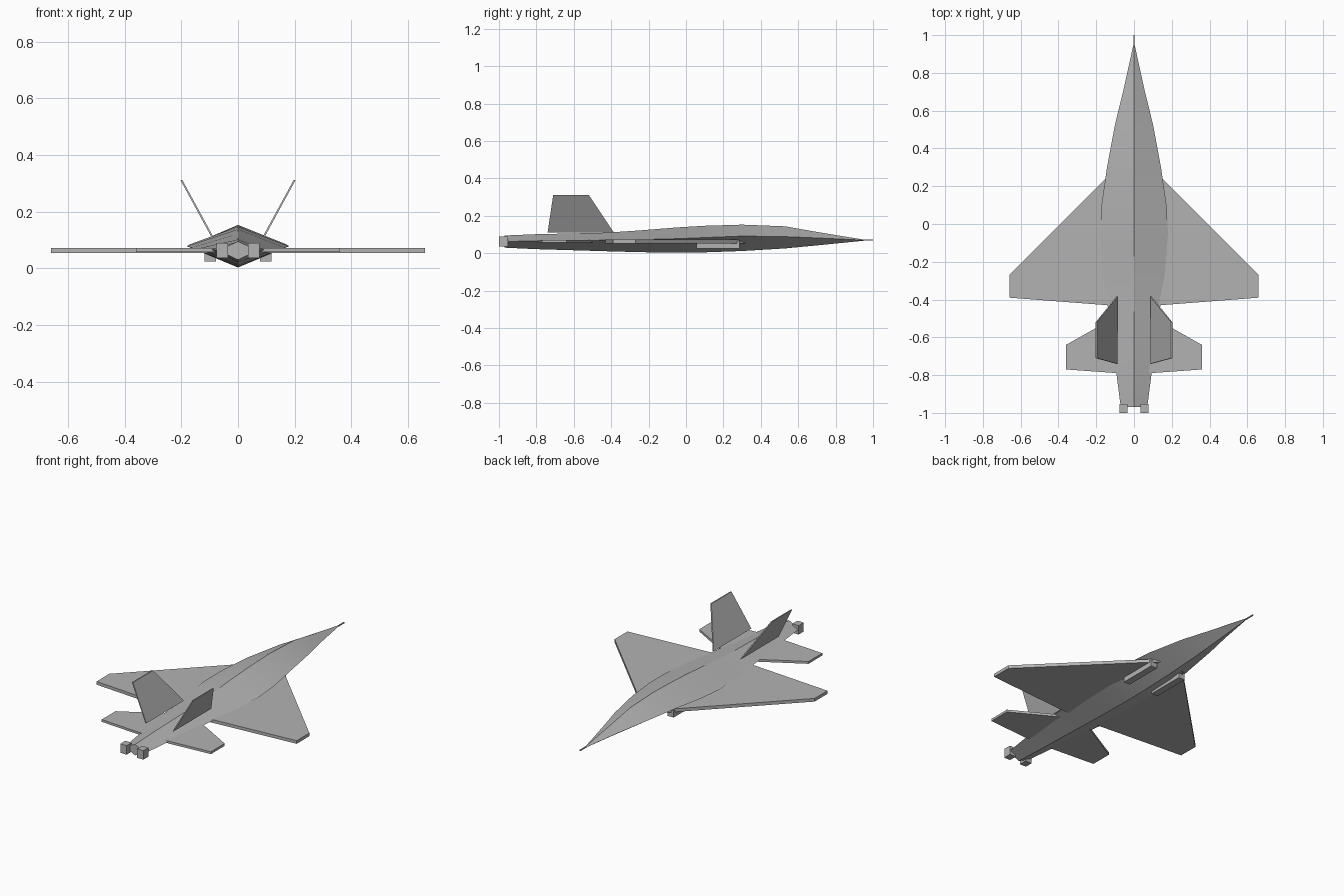
import bpy, bmesh, math
from mathutils import Vector

if "Cube" in bpy.data.objects:
    bpy.data.objects.remove(bpy.data.objects["Cube"])


def material(name, color):
    m = bpy.data.materials.new(name)
    m.use_nodes = True
    m.diffuse_color = color
    m.node_tree.nodes["Principled BSDF"].inputs["Base Color"].default_value = color
    return m


grey = material("airframe grey", (0.45, 0.45, 0.45, 1))


def finish(name, bm):
    bmesh.ops.recalc_face_normals(bm, faces=bm.faces[:])
    mesh = bpy.data.meshes.new(name)
    bm.to_mesh(mesh)
    bm.free()
    mesh.materials.append(grey)
    obj = bpy.data.objects.new(name, mesh)
    bpy.context.collection.objects.link(obj)
    return obj


def loft(name, rings):
    """Skin a list of equal-length point rings and cap both ends."""
    bm = bmesh.new()
    loops = [[bm.verts.new(p) for p in ring] for ring in rings]
    n = len(loops[0])
    for a, b in zip(loops, loops[1:]):
        for i in range(n):
            j = (i + 1) % n
            bm.faces.new((a[i], a[j], b[j], b[i]))
    bm.faces.new(loops[0])
    bm.faces.new(loops[-1])
    return finish(name, bm)


def slab(name, outline, offset):
    """Plate from an outline, thickened along an offset vector."""
    d = Vector(offset) / 2
    pts = [Vector(p) for p in outline]
    return loft(name, [[p - d for p in pts], [p + d for p in pts]])


def box(name, x, y, z):
    ring = [(x[0], z[0]), (x[1], z[0]), (x[1], z[1]), (x[0], z[1])]
    return loft(name, [[(px, py, pz) for px, pz in ring] for py in y])


# Fuselage: diamond sections (y, half width, side z, top z, bottom z)
stations = [
    (-0.97, 0.070, 0.063, 0.095, 0.030),
    (-0.80, 0.092, 0.066, 0.102, 0.022),
    (-0.43, 0.140, 0.070, 0.110, 0.011),
    (-0.25, 0.165, 0.073, 0.122, 0.006),
    (-0.05, 0.180, 0.078, 0.138, 0.003),
    (0.10, 0.172, 0.084, 0.147, 0.005),
    (0.30, 0.143, 0.092, 0.153, 0.012),
    (0.53, 0.100, 0.089, 0.144, 0.026),
    (0.70, 0.058, 0.082, 0.114, 0.042),
    (0.95, 0.003, 0.070, 0.073, 0.067),
]
fuselage = loft("fuselage", [
    [(w, y, s), (0, y, t), (-w, y, s), (0, y, b)] for y, w, s, t, b in stations])
bpy.context.view_layer.objects.active = fuselage
fuselage.select_set(True)
bpy.ops.object.shade_smooth_by_angle(angle=math.radians(25))

# Nose probe
box("nose_probe", (-0.003, 0.003), (0.93, 1.0), (0.067, 0.073))

for side, s in (("left", 1), ("right", -1)):
    # Main wing
    wing = [(0.06, 0.33), (0.66, -0.27), (0.66, -0.39), (0.06, -0.436)]
    slab(side + "_wing", [(s * x, y, 0.063) for x, y in wing], (0, 0, 0.019))

    # Tailplane
    tail = [(0.04, -0.46), (0.36, -0.64), (0.36, -0.77), (0.04, -0.793)]
    slab(side + "_tailplane", [(s * x, y, 0.064) for x, y in tail], (0, 0, 0.014))

    # Canted fin
    fin = [(0.09, -0.385, 0.11), (0.2, -0.52, 0.312),
           (0.2, -0.71, 0.312), (0.09, -0.74, 0.11)]
    slab(side + "_fin", [(s * x, y, z) for x, y, z in fin], (0.007, 0, 0))

    # Engine nozzle and underwing intake
    box(side + "_nozzle", (s * 0.035, s * 0.076), (-1.0, -0.953), (0.036, 0.09))
    box(side + "_intake", (s * 0.077, s * 0.118), (0.055, 0.285), (0.025, 0.066))
